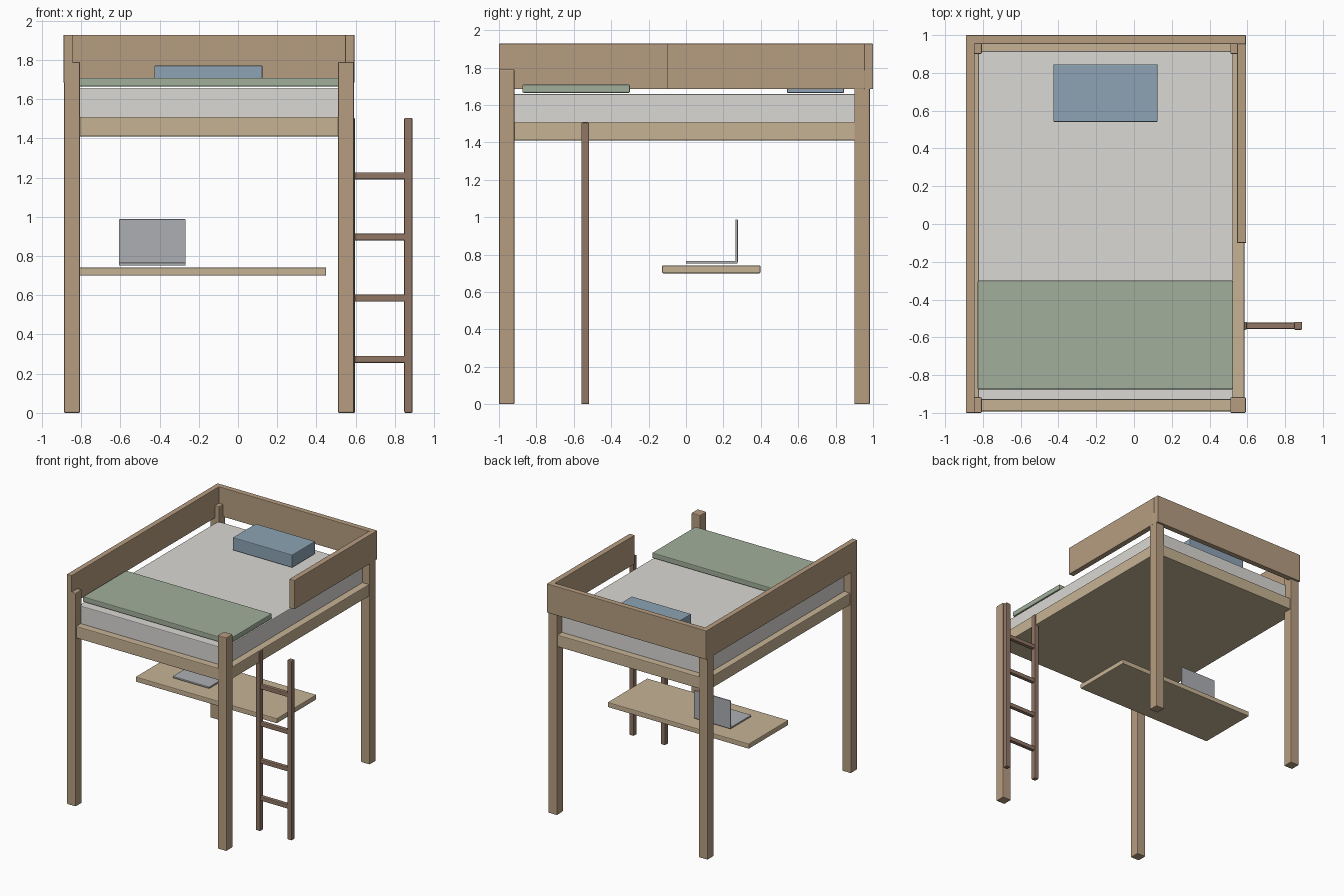
import bpy

if "Cube" in bpy.data.objects:
    bpy.data.objects.remove(bpy.data.objects["Cube"])


def material(name, rgb):
    m = bpy.data.materials.new(name)
    m.diffuse_color = (*rgb, 1)
    m.use_nodes = True
    m.node_tree.nodes["Principled BSDF"].inputs["Base Color"].default_value = m.diffuse_color
    return m


OAK = material("oak", (0.47, 0.34, 0.22))
PALE_OAK = material("pale_oak", (0.57, 0.45, 0.30))
WALNUT = material("walnut", (0.28, 0.18, 0.13))
SHEET = material("sheet", (0.70, 0.69, 0.66))
GREEN = material("green", (0.36, 0.43, 0.33))
BLUE = material("blue", (0.27, 0.37, 0.46))
GREY = material("grey", (0.42, 0.43, 0.45))


def box(name, x, y, z, mat, bevel=0.006):
    """Bevelled box from (min, max) ranges on each axis."""
    lo, hi = zip(x, y, z)
    bpy.ops.mesh.primitive_cube_add(size=1, location=[(a + b) / 2 for a, b in zip(lo, hi)])
    o = bpy.context.object
    o.name = name
    o.scale = [b - a for a, b in zip(lo, hi)]
    bpy.ops.object.transform_apply(location=False, rotation=False, scale=True)
    o.data.materials.append(mat)
    mod = o.modifiers.new("Bevel", 'BEVEL')
    mod.width = bevel
    mod.segments = 2
    return o


# Posts
for side, x in (("left", (-0.888, -0.806)), ("right", (0.510, 0.592))):
    for end, y in (("front", (-1.0, -0.917)), ("back", (0.90, 0.983))):
        box(f"{end}_{side}_post", x, y, (0, 1.79), OAK)

# Bed base, mattress and bedding
box("bed_base", (-0.880, 0.585), (-0.992, 0.975), (1.41, 1.51), PALE_OAK)
box("mattress", (-0.825, 0.525), (-0.932, 0.916), (1.50, 1.658), SHEET)
box("blanket", (-0.828, 0.525), (-0.875, -0.30), (1.665, 1.709), GREEN)
box("pillow", (-0.427, 0.125), (0.54, 0.845), (1.664, 1.772), BLUE)

# Guard boards
guard_z = (1.685, 1.928)
box("left_guard", (-0.890, -0.844), (-1.0, 0.998), guard_z, OAK, 0.004)
box("right_guard", (0.546, 0.594), (-0.10, 0.955), guard_z, OAK, 0.004)
box("back_guard", (-0.888, 0.592), (0.953, 1.0), guard_z, OAK, 0.004)

# Ladder
for name, x in (("inner", (0.557, 0.597)), ("outer", (0.848, 0.890))):
    box(f"ladder_{name}_rail", x, (-0.56, -0.518), (0, 1.505), WALNUT)
for i in range(4):
    z = 0.273 + 0.312 * i
    box(f"ladder_rung_{i + 1}", (0.577, 0.868), (-0.556, -0.522), (z - 0.018, z + 0.018), WALNUT)

# Desk and laptop
box("desk_top", (-0.862, 0.450), (-0.128, 0.398), (0.70, 0.742), PALE_OAK)
box("laptop_base", (-0.607, -0.267), (0.0, 0.276), (0.752, 0.766), GREY, 0.003)
box("laptop_screen", (-0.607, -0.267), (0.265, 0.277), (0.757, 0.988), GREY, 0.003)
